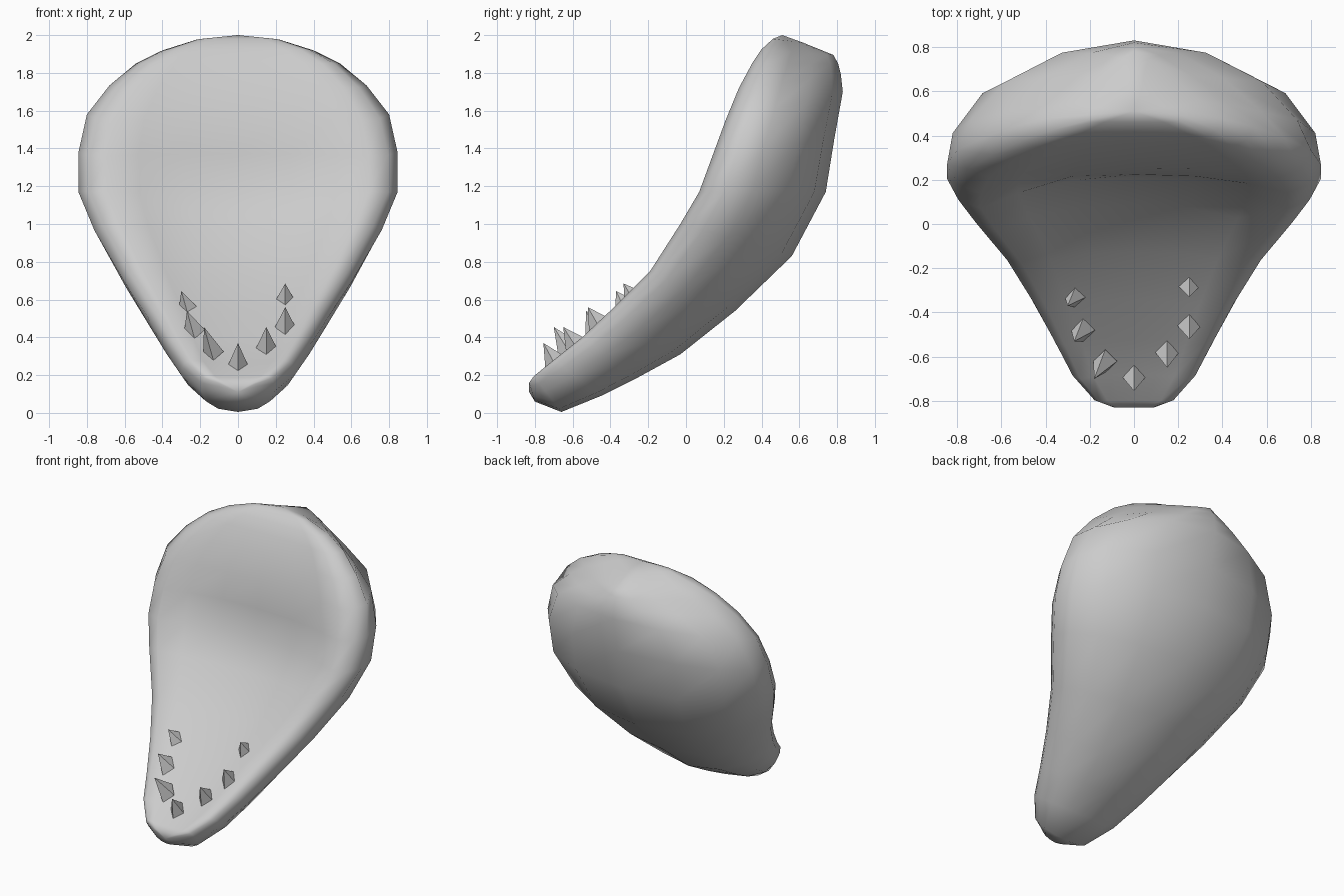
import bpy, bmesh, math
from mathutils import Vector

# Stations along the spine: front y, front z, back y, back z, half width, front hollow, back pinch
STATIONS = [
    (-0.83, 0.16, -0.80, 0.06, 0.10, 0.00, 0),
    (-0.805, 0.195, -0.66, 0.005, 0.19, 0.01, -0.2),
    (-0.70, 0.28, -0.45, 0.09, 0.295, 0.025, -0.2),
    (-0.55, 0.40, -0.25, 0.19, 0.38, 0.03, -0.1),
    (-0.38, 0.56, -0.03, 0.31, 0.48, 0.04, 0),
    (-0.19, 0.75, 0.26, 0.54, 0.61, 0.07, 0),
    (-0.03, 1.00, 0.56, 0.83, 0.76, 0.12, 0),
    (0.07, 1.17, 0.74, 1.17, 0.845, 0.14, 0),
    (0.14, 1.36, 0.785, 1.45, 0.845, 0.085, 0),
    (0.21, 1.55, 0.83, 1.70, 0.80, 0.045, 0.2),
    (0.28, 1.72, 0.82, 1.79, 0.68, 0.03, 0.5),
    (0.35, 1.85, 0.805, 1.85, 0.54, 0.015, 0.75),
    (0.40, 1.925, 0.78, 1.895, 0.40, 0.01, 0.9),
    (0.46, 1.98, 0.62, 1.96, 0.22, 0.00, 0.9),
]
# Half cross-section: width fraction, pinched width, depth fraction, share of hollow
SECTION = [(0, 0, 0, 1), (0.33, 0.33, 0, 0.9), (0.62, 0.62, 0, 0.5), (0.82, 0.82, 0, 0),
           (0.94, 0.94, 0.06, 0), (1, 1, 0.2, 0), (0.97, 0.73, 0.42, 0),
           (0.81, 0.38, 0.7, 0), (0.48, 0.12, 0.91, 0), (0, 0, 1, 0)]
LOOP = SECTION + [(-u, -p, t, h) for u, p, t, h in SECTION[-2:0:-1]]


def add_object(bm, name):
    bmesh.ops.recalc_face_normals(bm, faces=bm.faces[:])
    mesh = bpy.data.meshes.new(name)
    bm.to_mesh(mesh)
    bm.free()
    obj = bpy.data.objects.new(name, mesh)
    bpy.context.collection.objects.link(obj)
    return obj


# Curved jaw body lofted through the stations
bm = bmesh.new()
rings = []
for fy, fz, by, bz, w, hollow, pinch in STATIONS:
    f, b = Vector((0, fy, fz)), Vector((0, by, bz))
    d = b - f
    n = d.normalized()
    rings.append([bm.verts.new(f + d * t + n * hollow * h
                               + Vector((w * (u + (p - u) * pinch), 0, 0)))
                  for u, p, t, h in LOOP])
count = len(LOOP)
for a, b in zip(rings, rings[1:]):
    for i in range(count):
        j = (i + 1) % count
        bm.faces.new((a[i], a[j], b[j], b[i]))
for ring, tip in ((rings[0], (0, -0.83, 0.11)), (rings[-1], (0, 0.51, 2.0))):
    v = bm.verts.new(tip)
    for i in range(count):
        bm.faces.new((ring[i], ring[(i + 1) % count], v))
for face in bm.faces:
    face.smooth = True
add_object(bm, "jaw_body")

# Row of four-sided teeth: base centre, tip
TEETH = [
    ((0.00, -0.69, 0.25), (0.00, -0.755, 0.37)),
    ((0.15, -0.58, 0.345), (0.15, -0.65, 0.455)),
    ((0.25, -0.46, 0.455), (0.25, -0.52, 0.56)),
    ((0.25, -0.275, 0.59), (0.25, -0.33, 0.685)),
    ((-0.26, -0.325, 0.55), (-0.30, -0.37, 0.645)),
    ((-0.23, -0.48, 0.44), (-0.27, -0.53, 0.54)),
    ((-0.13, -0.62, 0.325), (-0.18, -0.70, 0.455)),
]
slope = Vector((0, 0.74, 0.67))
for k, (base, tip) in enumerate(TEETH):
    base, tip = Vector(base), Vector(tip)
    bm = bmesh.new()
    r = 0.054
    corners = [bm.verts.new(base + Vector((r * math.cos(a), 0, 0)) + slope * (1.3 * r * math.sin(a)))
               for a in (i * math.pi / 2 for i in range(4))]
    apex = bm.verts.new(tip)
    bm.faces.new(corners)
    for i in range(4):
        bm.faces.new((corners[i], corners[(i + 1) % 4], apex))
    add_object(bm, f"tooth_{k + 1}")
